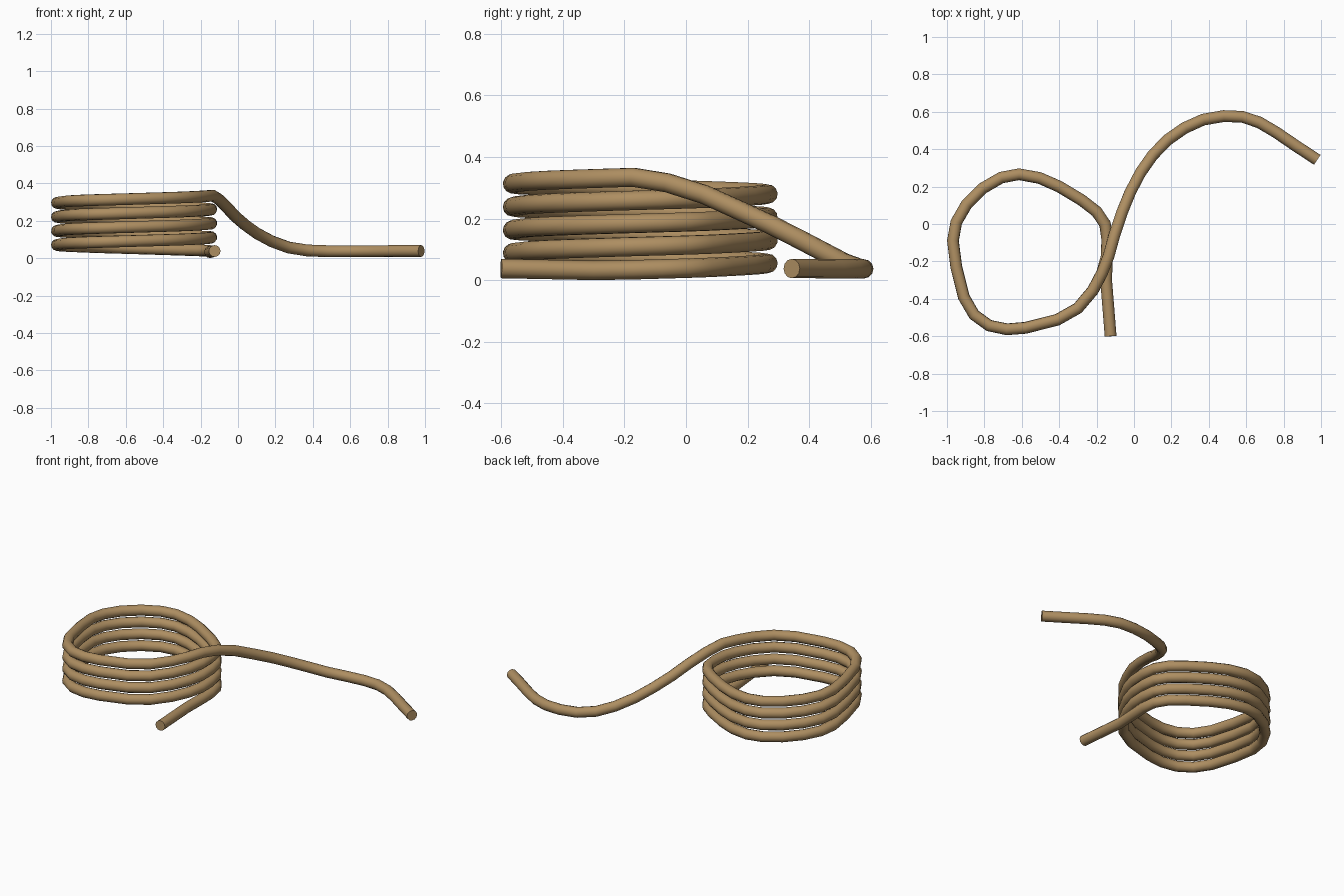
import bpy, math
from mathutils import Vector

R = 0.0315       # rope radius
PITCH = 0.075    # rise per turn
Z0 = 0.034
TURNS = 4

# one turn of the coil seen from above, counter-clockwise from the right side
loop = [(-0.145, -0.17), (-0.143, -0.08), (-0.155, 0.0), (-0.2, 0.066), (-0.28, 0.128),
        (-0.4, 0.2), (-0.505, 0.246), (-0.615, 0.266), (-0.71, 0.248), (-0.81, 0.19),
        (-0.895, 0.105), (-0.95, 0.01), (-0.968, -0.09), (-0.95, -0.23), (-0.91, -0.39),
        (-0.855, -0.485), (-0.775, -0.543), (-0.68, -0.563), (-0.58, -0.555),
        (-0.41, -0.512), (-0.3, -0.45), (-0.22, -0.355), (-0.17, -0.26)]

# loose lower end
path = [(-0.125, -0.6, 0.038), (-0.137, -0.45, 0.035), (-0.149, -0.3, 0.032)]

# stacked turns, rising with distance travelled
pts = [Vector(p) for p in loop]
steps = [(pts[(i + 1) % len(pts)] - p).length for i, p in enumerate(pts)]
total = sum(steps)
for t in range(TURNS):
    d = 0
    for p, s in zip(pts, steps):
        path.append((p.x, p.y, Z0 + PITCH * (t + d / total)))
        d += s

# upper end dropping to the ground
path += [(-0.135, -0.17, 0.334), (-0.105, -0.06, 0.316), (-0.065, 0.06, 0.278),
         (-0.02, 0.17, 0.228), (0.035, 0.275, 0.18), (0.1, 0.368, 0.133),
         (0.18, 0.45, 0.09), (0.27, 0.513, 0.057), (0.37, 0.558, 0.041),
         (0.48, 0.577, 0.037), (0.58, 0.573, 0.037), (0.67, 0.543, 0.037),
         (0.76, 0.49, 0.037), (0.87, 0.415, 0.038), (0.98, 0.343, 0.038)]

curve = bpy.data.curves.new("rope", "CURVE")
curve.dimensions = "3D"
curve.bevel_depth = R
curve.bevel_resolution = 4
curve.use_fill_caps = True
spline = curve.splines.new("POLY")
spline.points.add(len(path) - 1)
for sp, p in zip(spline.points, path):
    sp.co = (*p, 1)

rope = bpy.data.objects.new("rope", curve)
bpy.context.collection.objects.link(rope)
bpy.context.view_layer.objects.active = rope
rope.select_set(True)
bpy.ops.object.convert(target="MESH")
rope = bpy.context.object
bpy.ops.object.shade_smooth_by_angle(angle=math.radians(40))

mat = bpy.data.materials.new("rope_tan")
mat.diffuse_color = (0.42, 0.27, 0.12, 1)
rope.data.materials.clear()
rope.data.materials.append(mat)
